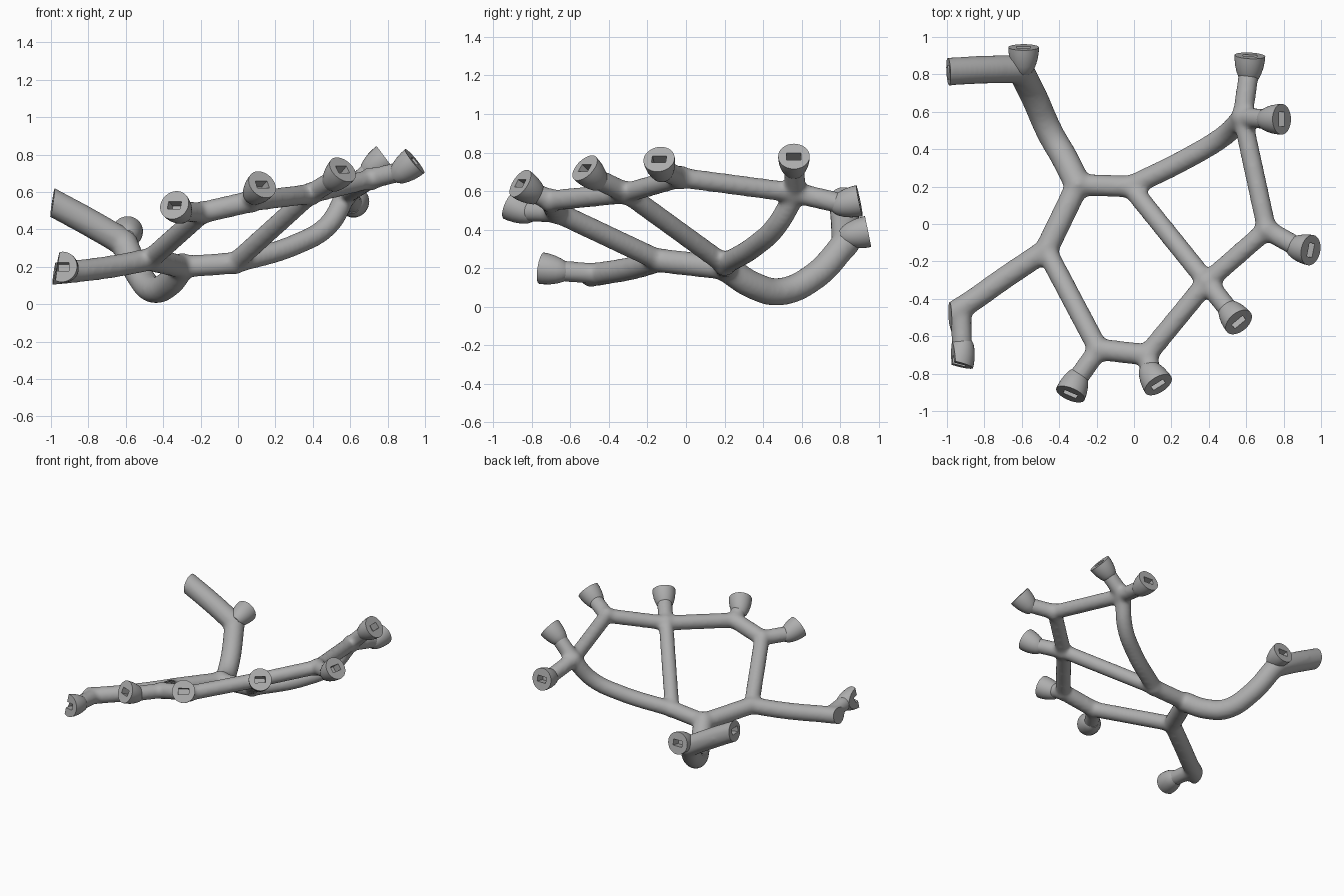
import bpy, bmesh, math
from mathutils import Vector, Matrix

if "Cube" in bpy.data.objects:
    bpy.data.objects.remove(bpy.data.objects["Cube"], do_unlink=True)

grey = bpy.data.materials.new("satin grey")
grey.use_nodes = True
grey.diffuse_color = (0.42, 0.42, 0.42, 1)
grey.node_tree.nodes["Principled BSDF"].inputs["Base Color"].default_value = (0.42, 0.42, 0.42, 1)


def add_object(name, data):
    ob = bpy.data.objects.new(name, data)
    bpy.context.scene.collection.objects.link(ob)
    return ob


def bake(ob):
    """Evaluated copy of an object's mesh."""
    dg = bpy.context.evaluated_depsgraph_get()
    dg.update()
    return bpy.data.meshes.new_from_object(ob.evaluated_get(dg))


def frame(pos, normal):
    """Matrix whose z runs along the normal and whose x stays level."""
    z = Vector(normal).normalized()
    x = Vector((0, 0, 1)).cross(z).normalized()
    m = Matrix((x, z.cross(x), z)).transposed().to_4x4()
    m.translation = Vector(pos)
    return m


def trim(bm):
    """Slice everything beyond the flat left boundary and close the cut."""
    geom = bm.verts[:] + bm.edges[:] + bm.faces[:]
    cut = bmesh.ops.bisect_plane(bm, geom=geom, plane_co=(-0.965, -0.75, 0.2),
                                 plane_no=(-1, -0.05, 0.15), clear_outer=True)
    edges = [e for e in cut["geom_cut"] if isinstance(e, bmesh.types.BMEdge)]
    if edges:
        bmesh.ops.holes_fill(bm, edges=[e for e in bm.edges if e.is_boundary], sides=0)


def finish(ob):
    """Smooth shading with sharp edges, one material."""
    me = ob.data
    me.materials.clear()
    me.materials.append(grey)
    me.polygons.foreach_set("use_smooth", [True] * len(me.polygons))
    me.set_sharp_from_angle(angle=math.radians(40))


# Junctions of the tube network
A = (-0.30, 0.21, 0.20)
B = (-0.02, 0.20, 0.22)
C = (-0.47, -0.14, 0.24)
D = (-0.19, -0.67, 0.49)
E = (0.07, -0.70, 0.55)
F = (0.39, -0.31, 0.59)
G = (0.71, -0.03, 0.67)
H = (0.58, 0.57, 0.59)
I = (-0.925, -0.45, 0.17)
J = (-0.61, 0.83, 0.33)

# Sockets: name, junction, face centre, face normal
sockets = [
    ("back_left_socket", H, (0.62, 0.90, 0.55), (0.05, 0.97, 0.2)),
    ("left_upper_socket", H, (0.79, 0.56, 0.78), (0.8, 0, 0.6)),
    ("left_middle_socket", G, (0.945, -0.14, 0.765), (0.77, -0.15, 0.62)),
    ("left_front_socket", F, (0.56, -0.525, 0.72), (0.5, -0.6, 0.6)),
    ("front_socket", E, (0.13, -0.86, 0.64), (0.45, -0.72, 0.5)),
    ("front_right_socket", D, (-0.34, -0.91, 0.53), (-0.35, -0.83, 0.4)),
    ("right_socket", I, (-0.94, -0.75, 0.20), (-0.25, -0.95, 0.15)),
    ("back_right_socket", J, (-0.59, 0.945, 0.39), (0, 0.98, 0.2)),
]

# Tube runs: radius and path
runs = [
    (0.058, [A, B]),
    (0.062, [A, C]),
    (0.055, [C, D]),
    (0.058, [D, E]),
    (0.054, [E, F]),
    (0.052, [F, G]),
    (0.052, [G, H]),
    (0.052, [B, F]),
    (0.056, [B, (0.31, 0.365, 0.32), (0.48, 0.47, 0.42), H]),
    (0.071, [A, (-0.37, 0.35, 0.11), (-0.45, 0.49, 0.078), (-0.53, 0.67, 0.16), J]),
    (0.074, [J, (-0.80, 0.825, 0.44), (-1.08, 0.81, 0.59)]),
    (0.06, [C, (-0.68, -0.28, 0.20), I, (-1.03, -0.51, 0.16)]),
]
for _, joint, pos, normal in sockets:
    runs.append((0.054, [joint, Vector(pos) - Vector(normal).normalized() * 0.085]))

# Lay the runs as bevelled curves
curve = bpy.data.curves.new("tube_paths", "CURVE")
curve.dimensions = "3D"
curve.bevel_depth = 1
curve.bevel_resolution = 5
curve.use_fill_caps = True
for radius, path in runs:
    sp = curve.splines.new("BEZIER")
    sp.bezier_points.add(len(path) - 1)
    for bp, co in zip(sp.bezier_points, path):
        bp.co = co
        bp.radius = radius * 1.03
        bp.handle_left_type = bp.handle_right_type = "AUTO"
paths = add_object("tube_paths", curve)
tubes = bake(paths)
bpy.data.objects.remove(paths, do_unlink=True)

# Swell the junctions, then fuse and soften the whole network
bm = bmesh.new()
bm.from_mesh(tubes)
for joint in (A, B, C, D, E, F, G, H, I, J):
    size = 0.075 if joint in (A, J) else 0.064
    bmesh.ops.create_icosphere(bm, subdivisions=3, radius=size, matrix=Matrix.Translation(joint))
bm.to_mesh(tubes)
bm.free()
frame_body = add_object("tube_frame", tubes)
mod = frame_body.modifiers.new("fuse", "REMESH")
mod.mode = "VOXEL"
mod.voxel_size = 0.013
mod = frame_body.modifiers.new("soften", "SMOOTH")
mod.factor = 0.5
mod.iterations = 14
fused = bake(frame_body)
frame_body.modifiers.clear()
frame_body.data = fused
bm = bmesh.new()
bm.from_mesh(fused)
trim(bm)
bm.to_mesh(fused)
bm.free()

# Flared socket cups, turned from a profile of (offset, radius)
profile = [(-0.145, 0.035), (-0.125, 0.053), (-0.095, 0.066), (-0.06, 0.076), (-0.025, 0.081), (0, 0.082)]
SIDES = 32
parts = [frame_body]
for name, _, pos, normal in sockets:
    bm = bmesh.new()
    rings = []
    for h, r in profile:
        rings.append([bm.verts.new((r * math.cos(a), r * math.sin(a), h))
                      for a in (math.tau * i / SIDES for i in range(SIDES))])
    for lo, hi in zip(rings, rings[1:]):
        for i in range(SIDES):
            j = (i + 1) % SIDES
            bm.faces.new((lo[i], lo[j], hi[j], hi[i]))
    bm.faces.new(rings[0][::-1])
    bm.faces.new(rings[-1])
    bm.transform(frame(pos, normal))
    if name == "right_socket":
        trim(bm)
    me = bpy.data.meshes.new(name)
    bm.to_mesh(me)
    bm.free()
    parts.append(add_object(name, me))

# Rectangular slots cut into every socket and the open tube end
bm = bmesh.new()
slots = [(pos, normal) for _, _, pos, normal in sockets]
slots.append(((-0.99, 0.81, 0.545), (-1, 0, 0.15)))
for pos, normal in slots:
    bmesh.ops.create_cube(bm, size=1, matrix=frame(pos, normal) @ Matrix.Diagonal((0.075, 0.045, 0.13, 1)))
me = bpy.data.meshes.new("slot_cutter")
bm.to_mesh(me)
bm.free()
cutter = add_object("slot_cutter", me)
cutter.hide_render = True
for ob in parts:
    mod = ob.modifiers.new("slots", "BOOLEAN")
    mod.operation = "DIFFERENCE"
    mod.object = cutter
    cut = bake(ob)
    ob.modifiers.clear()
    ob.data = cut
    finish(ob)
bpy.data.objects.remove(cutter, do_unlink=True)
